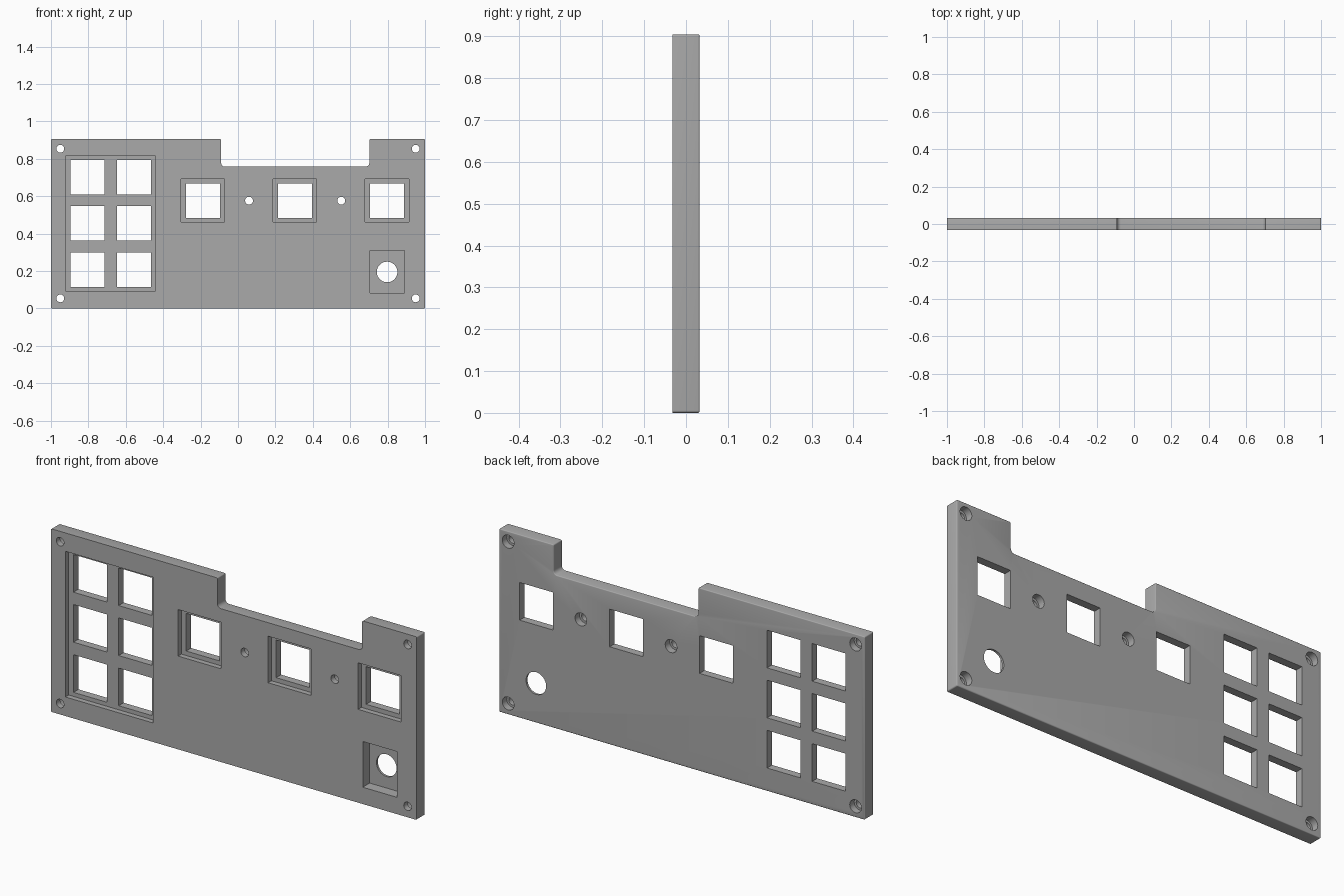
import bpy, bmesh, math
from mathutils import Vector, Matrix

cube = bpy.data.objects.get("Cube")
if cube:
    bpy.data.objects.remove(cube)

T = 0.065            # plate thickness
FRONT, BACK = -T / 2, T / 2
H = 0.905            # plate height

grey = bpy.data.materials.new("plate grey")
grey.use_nodes = True
colour = (0.4, 0.4, 0.4, 1)
grey.diffuse_color = colour
grey.node_tree.nodes["Principled BSDF"].inputs["Base Color"].default_value = colour


def make_object(name, bm):
    bmesh.ops.recalc_face_normals(bm, faces=bm.faces)
    mesh = bpy.data.meshes.new(name)
    bm.to_mesh(mesh)
    bm.free()
    mesh.materials.append(grey)
    ob = bpy.data.objects.new(name, mesh)
    bpy.context.collection.objects.link(ob)
    return ob


def rounded(corners, steps=6):
    """Outline with every (x, z, radius) corner filleted."""
    pts = []
    for i, (x, z, r) in enumerate(corners):
        p = Vector((x, z))
        a = (Vector(corners[i - 1][:2]) - p).normalized()
        b = (Vector(corners[(i + 1) % len(corners)][:2]) - p).normalized()
        centre = p + (a + b) * r
        for k in range(steps + 1):
            t = k / steps * math.pi / 2
            pts.append(centre - b * r * math.cos(t) - a * r * math.sin(t))
    return pts


def add_box(bm, x, z, hx, hz, y0, y1):
    m = Matrix.Translation((x, (y0 + y1) / 2, z)) @ Matrix.Diagonal((2 * hx, y1 - y0, 2 * hz, 1))
    bmesh.ops.create_cube(bm, size=1, matrix=m)


def add_cylinder(bm, x, z, r, y0, y1):
    m = Matrix.Translation((x, (y0 + y1) / 2, z)) @ Matrix.Rotation(math.pi / 2, 4, "X")
    bmesh.ops.create_cone(bm, cap_ends=True, segments=40, radius1=r, radius2=r,
                          depth=y1 - y0, matrix=m)


# Plate outline with the notch in its top edge
s, n = 0.006, 0.02
outline = rounded([(-1, 0, s), (1, 0, s), (1, H, s), (0.702, H, s), (0.702, 0.758, n),
                   (-0.09, 0.758, n), (-0.09, H, s), (-1, H, s)])
bm = bmesh.new()
face = bm.faces.new([bm.verts.new((p.x, FRONT, p.y)) for p in outline])
new = bmesh.ops.extrude_face_region(bm, geom=[face])["geom"]
bmesh.ops.translate(bm, vec=(0, T, 0), verts=[v for v in new if isinstance(v, bmesh.types.BMVert)])
# Softened rear rim
rim = [e for e in bm.edges if all(v.co.y > 0 for v in e.verts)]
bmesh.ops.bevel(bm, geom=rim, offset=0.004, segments=3, profile=0.5, affect="EDGES")
plate = make_object("control_panel_plate", bm)

# Stepped recesses: front pockets and rear screw counterbores
out = 0.05
single_x = (-0.188, 0.304, 0.796)
screws = [(x, z) for x in (-0.95, 0.95) for z in (0.054, 0.854)] + [(0.059, 0.576), (0.552, 0.576)]
bm = bmesh.new()
floor = FRONT + 0.026
add_box(bm, -0.681, 0.454, 0.24, 0.36, FRONT - out, floor)
for x in single_x:
    add_box(bm, x, 0.576, 0.117, 0.115, FRONT - out, floor)
add_box(bm, 0.798, 0.196, 0.093, 0.113, FRONT - out, FRONT + 0.054)
for x, z in screws:
    add_cylinder(bm, x, z, 0.032, BACK - 0.035, BACK + out)
recesses = make_object("recess_cutter", bm)

# Openings that pass right through
bm = bmesh.new()
for x in (-0.804, -0.557):
    for z in (0.207, 0.455, 0.702):
        add_box(bm, x, z, 0.091, 0.093, FRONT - out, BACK + out)
for x in single_x:
    add_box(bm, x, 0.576, 0.091, 0.093, FRONT - out, BACK + out)
add_cylinder(bm, 0.797, 0.195, 0.055, FRONT - out, BACK + out)
for x, z in screws:
    add_cylinder(bm, x, z, 0.021, FRONT - out, BACK + out)
openings = make_object("opening_cutter", bm)

bpy.ops.object.select_all(action="DESELECT")
bpy.context.view_layer.objects.active = plate
plate.select_set(True)
for cutter in (recesses, openings):
    mod = plate.modifiers.new(cutter.name, "BOOLEAN")
    mod.operation = "DIFFERENCE"
    mod.solver = "EXACT"
    mod.object = cutter
    bpy.ops.object.modifier_apply(modifier=mod.name)
    bpy.data.objects.remove(cutter)

bpy.ops.object.shade_smooth_by_angle(angle=math.radians(32))
